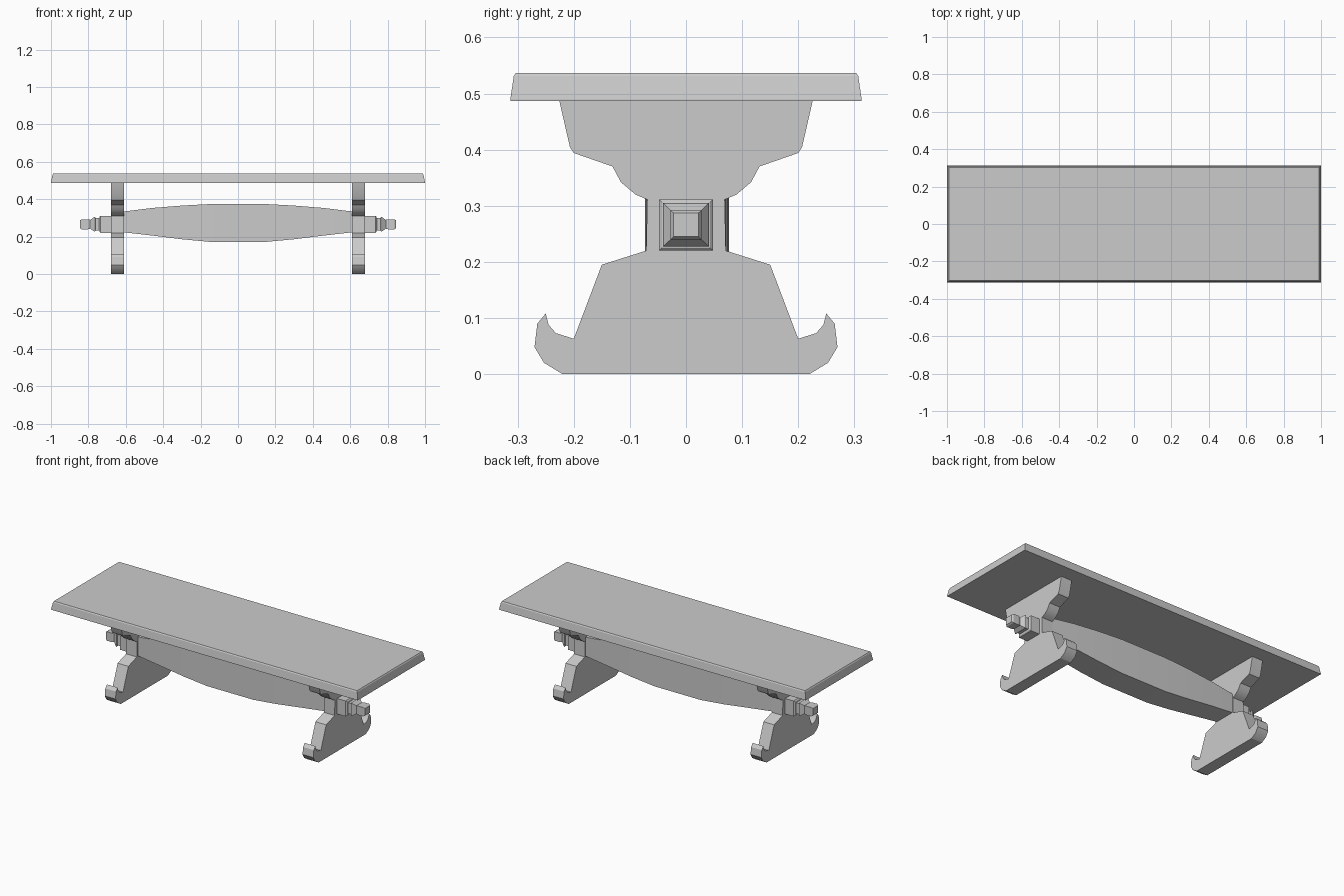
import bpy, bmesh

if "Cube" in bpy.data.objects:
    bpy.data.objects.remove(bpy.data.objects["Cube"])


def finish(name, bm, smooth=False):
    bmesh.ops.recalc_face_normals(bm, faces=bm.faces[:])
    mesh = bpy.data.meshes.new(name)
    bm.to_mesh(mesh)
    bm.free()
    obj = bpy.data.objects.new(name, mesh)
    bpy.context.collection.objects.link(obj)
    if smooth:
        bpy.ops.object.select_all(action='DESELECT')
        obj.select_set(True)
        bpy.context.view_layer.objects.active = obj
        bpy.ops.object.shade_smooth_by_angle(angle=0.5)
    return obj


def loft(name, corner_rings, smooth=False):
    """Skin a row of four-sided rings and cap both ends."""
    bm = bmesh.new()
    rings = [[bm.verts.new(c) for c in ring] for ring in corner_rings]
    for a, b in zip(rings, rings[1:]):
        for i in range(4):
            j = (i + 1) % 4
            bm.faces.new((a[i], a[j], b[j], b[i]))
    bm.faces.new(rings[0])
    bm.faces.new(rings[-1])
    return finish(name, bm, smooth)


def flat_ring(hx, hy, z):
    return [(-hx, -hy, z), (hx, -hy, z), (hx, hy, z), (-hx, hy, z)]


def cross_ring(x, y0, y1, z0, z1):
    return [(x, y0, z0), (x, y1, z0), (x, y1, z1), (x, y0, z1)]


# Table top with sloping edges and a small upper chamfer
loft("table_top", [flat_ring(1.0, 0.313, 0.487), flat_ring(1.0, 0.313, 0.49),
                   flat_ring(0.992, 0.307, 0.531), flat_ring(0.988, 0.303, 0.537)])

# Half outline of the trestle leg, (y, z) from foot to top
LEG = [(0.22, 0), (0.253, 0.02), (0.27, 0.048), (0.265, 0.09), (0.25, 0.108),
       (0.245, 0.088), (0.232, 0.073), (0.2, 0.063), (0.15, 0.195),
       (0.071, 0.22), (0.069, 0.311), (0.09, 0.32), (0.116, 0.342),
       (0.131, 0.37), (0.2, 0.394), (0.207, 0.405), (0.226, 0.488)]

# Carved end of the beam outside the leg: (x, half size)
PEG = [(0.66, 0.048), (0.735, 0.048), (0.74, 0.043), (0.742, 0.034),
       (0.762, 0.034), (0.765, 0.041), (0.771, 0.039), (0.79, 0.025),
       (0.803, 0.028), (0.836, 0.028), (0.845, 0.022)]

for side, label in ((1, "right"), (-1, "left")):
    # Trestle leg
    bm = bmesh.new()
    outline = LEG + [(-y, z) for y, z in reversed(LEG)]
    face = bm.faces.new([bm.verts.new((side * 0.61, y, z)) for y, z in outline])
    out = bmesh.ops.extrude_face_region(bm, geom=[face], use_keep_orig=True)
    moved = [v for v in out["geom"] if isinstance(v, bmesh.types.BMVert)]
    bmesh.ops.translate(bm, verts=moved, vec=(side * 0.07, 0, 0))
    finish(label + "_leg", bm, True)
    # Square turned peg
    loft(label + "_peg", [cross_ring(side * x, -r, r, 0.266 - r * 0.95, 0.266 + r * 0.95)
                          for x, r in PEG])

# Bulging stretcher beam: (x, half width, bottom, top)
HALF = [(0.15, 0.075, 0.172, 0.374), (0.30, 0.073, 0.186, 0.366),
        (0.46, 0.069, 0.206, 0.353), (0.63, 0.062, 0.225, 0.332)]
stations = [(-x, w, b, t) for x, w, b, t in reversed(HALF)] + HALF
loft("stretcher_beam", [cross_ring(x, -w + 0.002, w + 0.002, b, t)
                        for x, w, b, t in stations], True)
